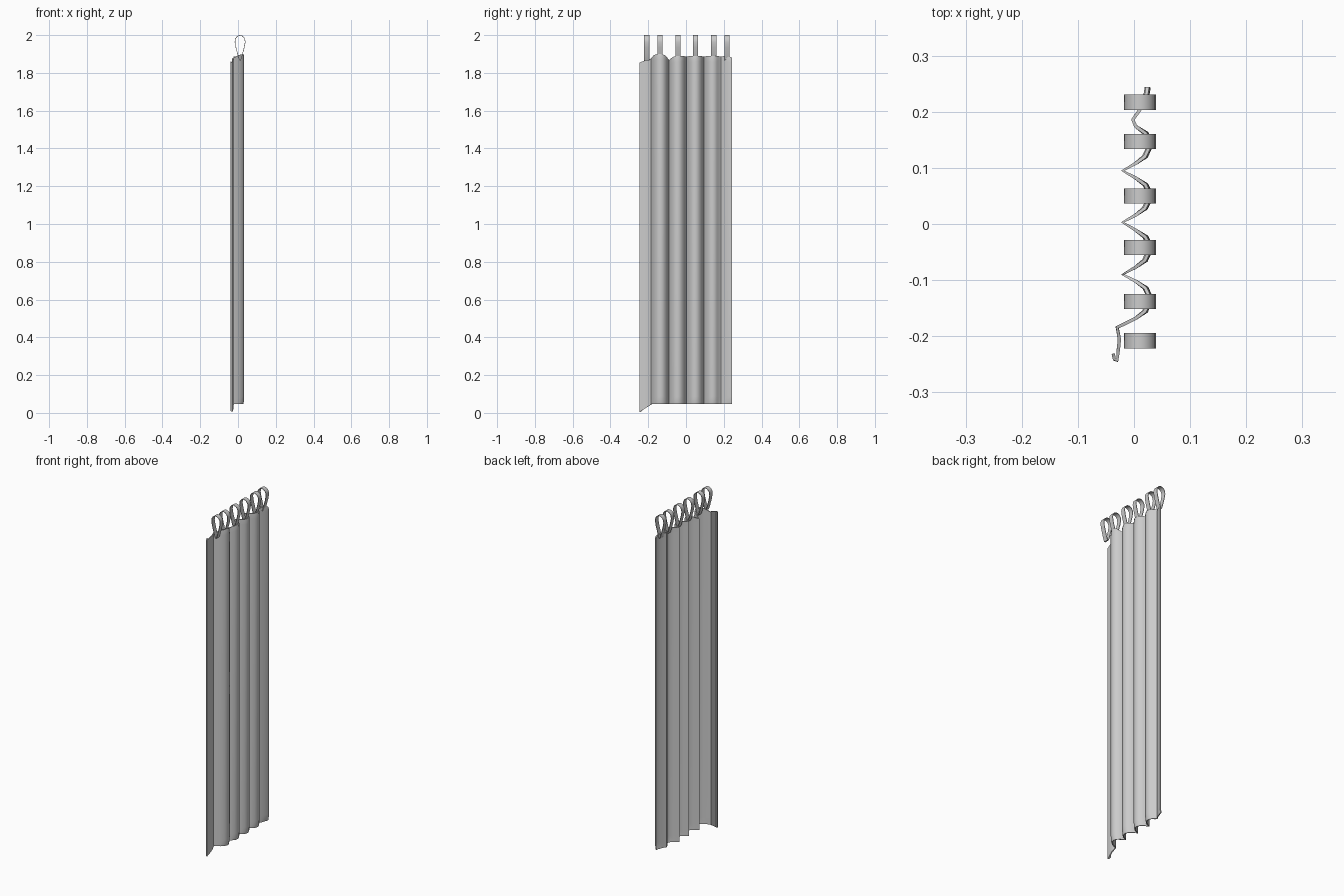
import bpy, bmesh, math

if "Cube" in bpy.data.objects:
    bpy.data.objects.remove(bpy.data.objects["Cube"])


def finish(bm, name, thick, angle):
    bmesh.ops.recalc_face_normals(bm, faces=bm.faces)
    me = bpy.data.meshes.new(name)
    bm.to_mesh(me)
    bm.free()
    ob = bpy.data.objects.new(name, me)
    bpy.context.collection.objects.link(ob)
    bpy.ops.object.select_all(action='DESELECT')
    bpy.context.view_layer.objects.active = ob
    ob.select_set(True)
    mod = ob.modifiers.new("thickness", 'SOLIDIFY')
    mod.thickness = thick
    mod.offset = 0
    bpy.ops.object.modifier_apply(modifier=mod.name)
    bpy.ops.object.shade_smooth_by_angle(angle=math.radians(angle))
    return ob


def lerp_table(table, y):
    for (y0, a), (y1, b) in zip(table, table[1:]):
        if y0 <= y <= y1:
            return a + (b - a) * (y - y0) / (y1 - y0)
    return table[0][1] if y < table[0][0] else table[-1][1]


# Pleat line seen from above: turned-out edge, repeated folds, last half fold
path = [(-0.037, -0.231), (-0.035, -0.241), (-0.030, -0.243), (-0.028, -0.225),
        (-0.026, -0.205), (-0.030, -0.184), (-0.019, -0.179)]
for valley in (-0.181, -0.090, 0.003, 0.095):
    if valley > -0.15:
        path.append((-0.020, valley))
    for x, dy in ((0.003, 0.013), (0.022, 0.025), (0.029, 0.040),
                  (0.030, 0.052), (0.023, 0.067), (0.003, 0.079)):
        path.append((x, valley + dy))
path += [(-0.002, 0.186), (0.010, 0.203), (0.018, 0.218), (0.025, 0.232), (0.027, 0.244)]

# Uneven top and bottom hems
top = [(-0.25, 1.85), (-0.235, 1.86), (-0.185, 1.875), (-0.165, 1.897), (-0.14, 1.90),
       (-0.115, 1.895), (-0.09, 1.868), (-0.06, 1.888), (0.23, 1.888), (0.25, 1.875)]
bottom = [(-0.244, 0.005), (-0.225, 0.018), (-0.18, 0.047), (0.25, 0.047)]
bm = bmesh.new()
rows = []
for side, dz, inset in ((0, 0, 0.005), (0, 0.012, 0.002), (0, 0.04, 0), (0.5, 0, 0),
                        (1, -0.03, 0), (1, -0.01, 0.001), (1, 0, 0.003)):
    row = []
    for x, y in path:
        lo, hi = lerp_table(bottom, y), lerp_table(top, y)
        xx = x - inset if x > 0.015 else x
        row.append(bm.verts.new((xx, y, lo + (hi - lo) * side + dz)))
    rows.append(row)
for a, b in zip(rows, rows[1:]):
    for i in range(len(path) - 1):
        bm.faces.new((a[i], a[i + 1], b[i + 1], b[i]))
finish(bm, "curtain_panel", 0.006, 40)

# Teardrop hanging loops
half = [(0.003, 1.868), (0.009, 1.885), (0.014, 1.905), (0.022, 1.935), (0.027, 1.963)]
arc = [(0.027 * math.cos(t * math.pi / 8), 1.967 + 0.0315 * math.sin(t * math.pi / 8))
       for t in range(1, 8)]
outline = half + arc + [(-x, z) for x, z in reversed(half)]
for n, yc in enumerate((-0.208, -0.138, -0.042, 0.050, 0.147, 0.217)):
    bm = bmesh.new()
    strips = [[bm.verts.new((0.011 + x, yc + s * 0.0135, z)) for x, z in outline]
              for s in (-1, 1)]
    for i in range(len(outline)):
        j = (i + 1) % len(outline)
        bm.faces.new((strips[0][i], strips[0][j], strips[1][j], strips[1][i]))
    finish(bm, f"hanging_loop_{n + 1}", 0.003, 50)
